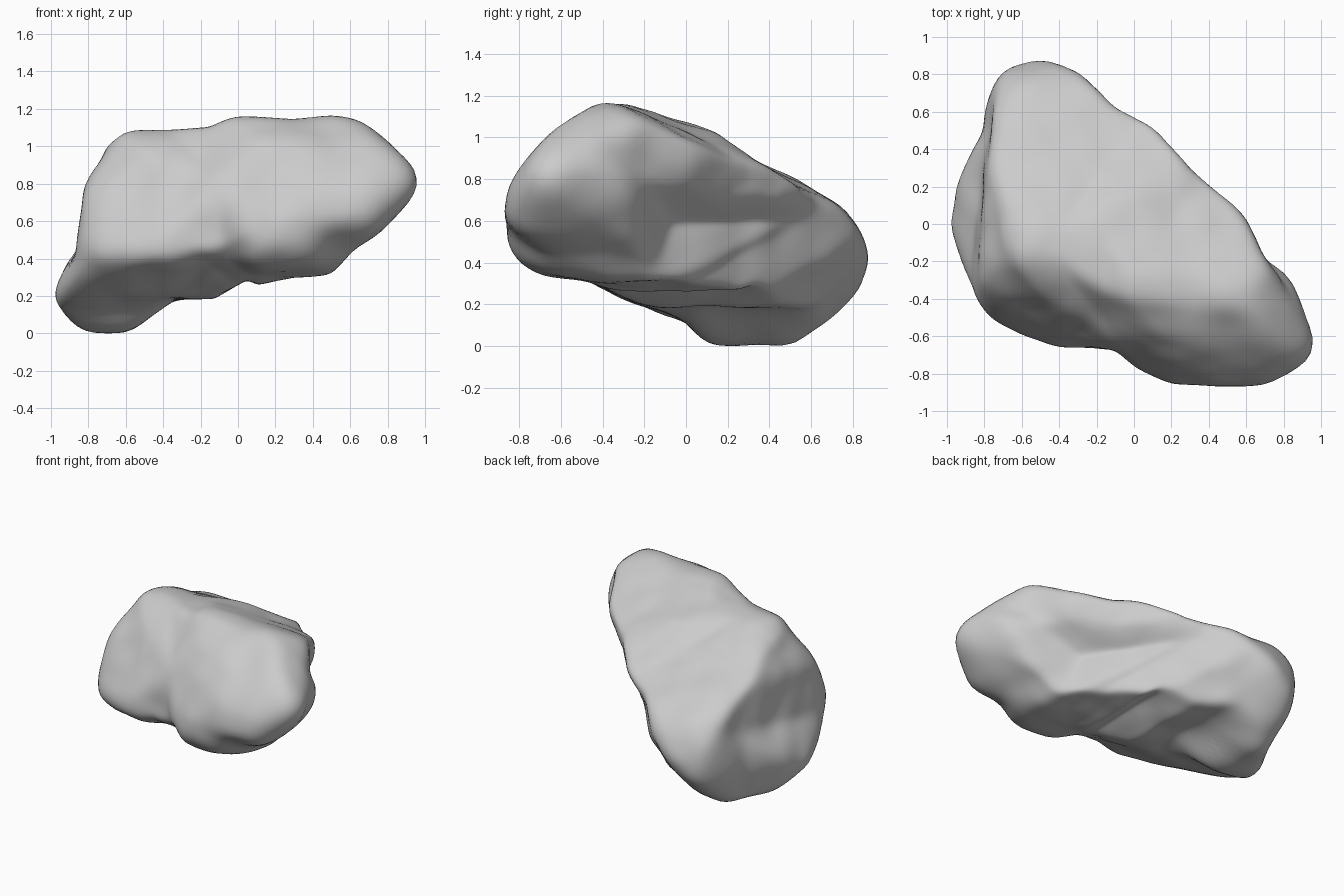
import bpy
import bmesh
import math
from mathutils import Vector, noise

default_cube = bpy.data.objects.get("Cube")
if default_cube:
    bpy.data.objects.remove(default_cube, do_unlink=True)

HEIGHT = 1.17
MIDDLE = Vector((0, 0, HEIGHT / 2))
CORE = Vector((-.05, 0, HEIGHT / 2))

# Profiles of the boulder, each carved along its own direction
front_profile = [
    (-1, .2), (-.95, .1), (-.85, 0), (-.57, 0), (-.35, .2), (-.13, .2),
    (.05, .3), (.1, .27), (.2, .3), (.5, .33), (.63, .47), (.8, .55),
    (.95, .68), (1, .82), (.9, .97), (.7, 1.15), (.63, 1.17), (0, 1.17),
    (-.15, 1.1), (-.6, 1.1), (-.7, 1.02), (-.74, .92), (-.85, .75),
    (-.88, .45), (-1, .27)]
side_profile = [
    (-.75, .35), (-.5, .33), (-.2, .2), (0, .13), (.1, .02), (.15, 0),
    (.52, 0), (.7, .13), (.85, .3), (.89, .42), (.83, .56), (.75, .68),
    (.6, .78), (.35, .88), (.15, 1.03), (-.1, 1.1), (-.27, 1.17),
    (-.45, 1.17), (-.6, 1.07), (-.72, .93), (-.85, .78), (-.89, .6),
    (-.86, .5)]
plan_profile = [
    (-1, 0), (-.97, .2), (-.88, .35), (-.8, .5), (-.79, .62), (-.73, .8),
    (-.55, .89), (-.45, .89), (-.28, .82), (-.1, .62), (.05, .56),
    (.15, .47), (.3, .3), (.45, .2), (.6, .02), (.7, -.18), (.87, -.32),
    (.93, -.42), (1, -.65), (.98, -.72), (.75, -.85), (.6, -.89),
    (.2, -.85), (.05, -.8), (-.1, -.67), (-.45, -.65), (-.75, -.53),
    (-.88, -.35), (-.94, -.15)]
end_profile = [
    (-.95, -.08), (-.92, .11), (-.87, .27), (-.64, .55), (-.49, .57),
    (-.1, .52), (.08, .47), (.29, .37), (.41, .33), (.51, .22), (.51, .1),
    (.46, 0), (.53, -.08), (.51, -.16), (.42, -.31), (.21, -.48),
    (-.05, -.55), (-.22, -.52), (-.37, -.45), (-.42, -.34), (-.58, -.33),
    (-.77, -.27), (-.93, -.15)]
tail_profile = [
    (-.53, .58), (-.43, .75), (-.27, .84), (0, .75), (.25, .65), (.43, .44),
    (.63, .36), (.75, .21), (.89, .06), (.95, -.17), (.9, -.48),
    (.8, -.65), (.63, -.78), (.27, -.86), (.09, -.82), (-.12, -.59),
    (-.24, -.4), (-.27, -.18), (-.4, .03), (-.41, .16), (-.51, .41)]
long_profile = [
    (-1.21, .19), (-1.12, .37), (-.97, .49), (-.73, .57), (-.48, .52),
    (-.16, .46), (.12, .46), (.3, .35), (.68, .27), (.89, .21), (1.07, .05),
    (1.02, -.22), (.9, -.44), (.86, -.63), (.76, -.73), (.56, -.66),
    (.2, -.65), (0, -.54), (-.19, -.41), (-.35, -.38), (-.52, -.46),
    (-.75, -.37), (-.84, -.22), (-1.04, -.13), (-1.17, .07)]


def make_carver(profile, turn, tilt, origin):
    """Return a function giving the distance from the core to the profile wall."""
    a, e = math.radians(turn), math.radians(tilt)
    toward = Vector((math.sin(a), -math.cos(a), 0))
    right = Vector((math.cos(a), math.sin(a), 0))
    up = Vector((0, 0, math.cos(e))) - toward * math.sin(e)
    ox, oy = (CORE - origin).dot(right), (CORE - origin).dot(up)
    edges = []
    for (ax, ay), (bx, by) in zip(profile, profile[1:] + profile[:1]):
        edges.append((ax - ox, ay - oy, bx - ax, by - ay))

    def reach(direction):
        dx, dy = direction.dot(right), direction.dot(up)
        nearest = math.inf
        for px, py, ex, ey in edges:
            cross = dx * ey - dy * ex
            if abs(cross) < 1e-9:
                continue
            t = (px * ey - py * ex) / cross
            u = (px * dy - py * dx) / cross
            if t > 0 and 0 <= u <= 1:
                nearest = min(nearest, t)
        return nearest
    return reach


def make_slope(point, normal):
    """Return a function giving the distance from the core to a flat slope."""
    n = Vector(normal).normalized()
    gap = (Vector(point) - CORE).dot(n)

    def reach(direction):
        facing = direction.dot(n)
        return gap / facing if facing > 1e-6 else math.inf
    return reach


def make_hollow(*slopes):
    """Return a carver for the inward corner where several slopes meet."""
    return lambda direction: max(slope(direction) for slope in slopes)


ground = Vector((0, 0, 0))
carvers = [
    make_carver(front_profile, 0, 0, ground),
    make_carver(side_profile, 90, 0, ground),
    make_carver(plan_profile, 0, 90, ground),
    make_carver(end_profile, 35, 25, MIDDLE),
    make_carver(tail_profile, 215, 25, MIDDLE),
    make_carver(long_profile, 145, -25, MIDDLE),
    # Front face beside the snout
    make_slope((-.6, -.45, .75), (-.35, -.82, .45)),
    # Upright wall above the low shoulder
    make_hollow(make_slope((-.81, .1, .7), (-1, .12, .05)),
                make_slope((-.9, .05, .38), (-.78, 0, .62))),
    # Hollow under the long overhang, behind the snout
    make_hollow(make_slope((.6, .02, .8), (.55, .4, -.75)),
                make_slope((.5, -.15, .5), (.35, .94, -.2)),
                make_slope((.27, .12, .53), (.8, .55, .1))),
]

# Boulder: a sphere pushed out to the carved walls, with softened corners
SHARPNESS = 40
WEAR_ALLOWANCE = 1.01
bm = bmesh.new()
bmesh.ops.create_icosphere(bm, subdivisions=6, radius=1)
for v in bm.verts:
    d = v.co.normalized()
    total = sum(carve(d) ** -SHARPNESS for carve in carvers)
    v.co = CORE + d * total ** (-1 / SHARPNESS) * WEAR_ALLOWANCE

# Worn edges and shallow lumps
for step in range(4):
    bmesh.ops.smooth_vert(bm, verts=bm.verts, factor=.5,
                          use_axis_x=True, use_axis_y=True, use_axis_z=True)
bm.normal_update()
lumps = [(v, v.normal * noise.noise(v.co * 5) * .014) for v in bm.verts]
for v, offset in lumps:
    v.co += offset

# Rest on the ground
lowest = min(v.co.z for v in bm.verts)
bmesh.ops.translate(bm, verts=bm.verts, vec=(0, 0, -lowest))

mesh = bpy.data.meshes.new("boulder")
bm.to_mesh(mesh)
bm.free()
boulder = bpy.data.objects.new("boulder", mesh)
bpy.context.collection.objects.link(boulder)

# Plain grey stone
stone = bpy.data.materials.new("grey stone")
stone.use_nodes = True
colour = (.6, .6, .6, 1)
stone.diffuse_color = colour
stone.node_tree.nodes["Principled BSDF"].inputs["Base Color"].default_value = colour
mesh.materials.append(stone)

bpy.context.view_layer.objects.active = boulder
boulder.select_set(True)
bpy.ops.object.shade_smooth_by_angle(angle=math.radians(40))
